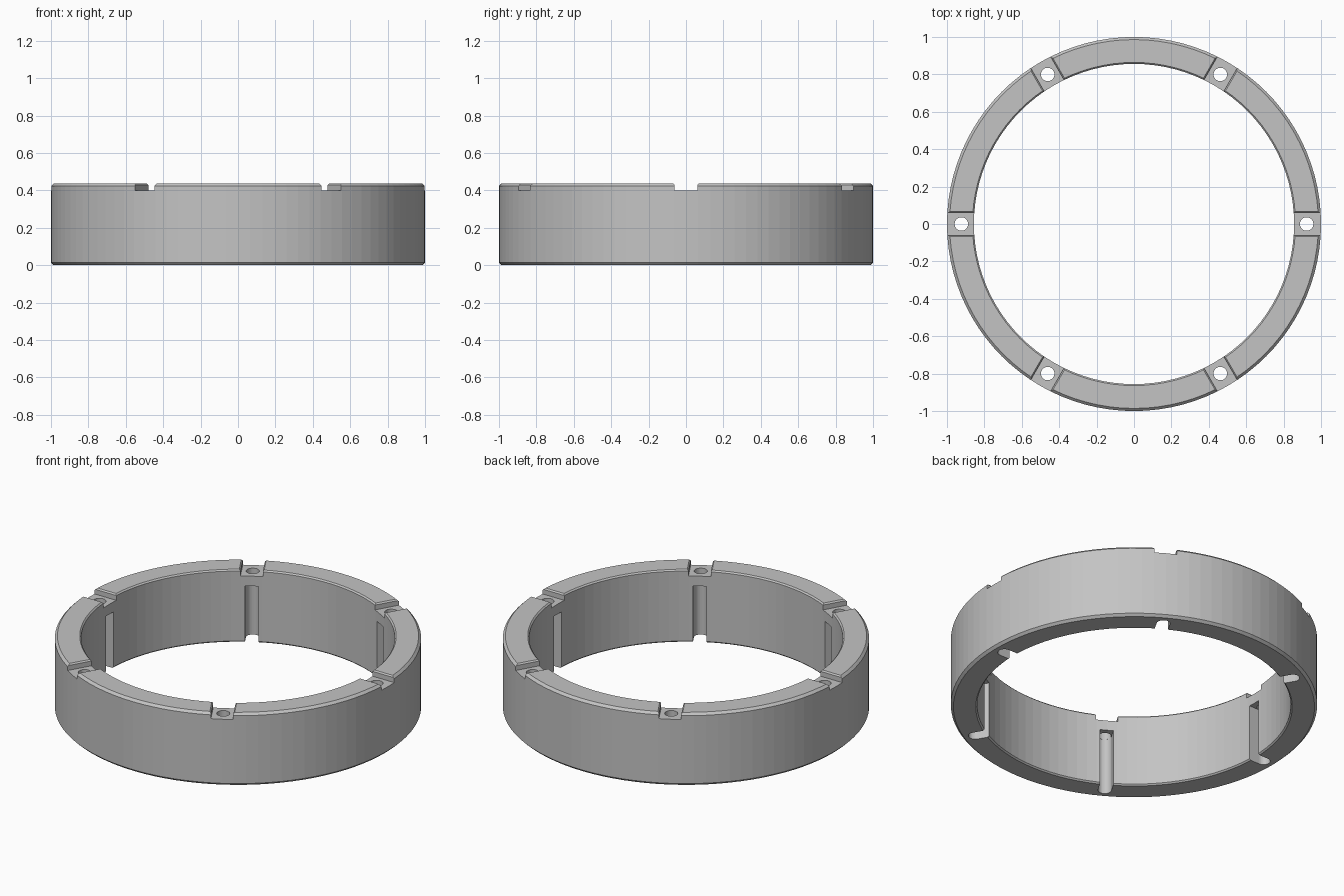
import bpy, bmesh, math
from mathutils import Matrix, Vector

cube = bpy.data.objects.get("Cube")
if cube:
    bpy.data.objects.remove(cube, do_unlink=True)

HEIGHT, FLOOR = 0.437, 0.40        # ring height, notch floor height
OUTER, INNER = 1.0, 0.856
BOLT_RADIUS = 0.923                # distance of the bolt holes from the axis
COUNT = 6

grey = bpy.data.materials.new("light_grey")
grey.use_nodes = True
grey.diffuse_color = (0.55, 0.55, 0.55, 1)
grey.node_tree.nodes["Principled BSDF"].inputs["Base Color"].default_value = grey.diffuse_color


def make_object(name, bm):
    bmesh.ops.recalc_face_normals(bm, faces=bm.faces)
    mesh = bpy.data.meshes.new(name)
    bm.to_mesh(mesh)
    bm.free()
    mesh.materials.append(grey)
    obj = bpy.data.objects.new(name, mesh)
    bpy.context.collection.objects.link(obj)
    return obj


def revolve(name, profile, steps):
    bm = bmesh.new()
    rings = []
    for i in range(steps):
        a = math.tau * i / steps
        rings.append([bm.verts.new((r * math.cos(a), r * math.sin(a), z)) for r, z in profile])
    n = len(profile)
    for i, ring in enumerate(rings):
        following = rings[(i + 1) % steps]
        for j in range(n):
            k = (j + 1) % n
            bm.faces.new((ring[j], following[j], following[k], ring[k]))
    return make_object(name, bm)


def radial_prisms(name, outline, sweep):
    """Extrude an outline along sweep, repeated evenly round the ring."""
    bm = bmesh.new()
    for i in range(COUNT):
        turn = Matrix.Rotation(math.tau * i / COUNT, 3, 'Z')
        low = [bm.verts.new(turn @ Vector(p)) for p in outline]
        high = [bm.verts.new(turn @ (Vector(p) + Vector(sweep))) for p in outline]
        bm.faces.new(low)
        bm.faces.new(high)
        n = len(low)
        for j in range(n):
            k = (j + 1) % n
            bm.faces.new((low[j], low[k], high[k], high[j]))
    return make_object(name, bm)


def arc(radius, start, end, steps, z):
    angles = [start + (end - start) * i / steps for i in range(steps + 1)]
    return [(BOLT_RADIUS + radius * math.cos(a), radius * math.sin(a), z) for a in angles]


def cut(target, cutter):
    mod = target.modifiers.new("cut", 'BOOLEAN')
    mod.operation = 'DIFFERENCE'
    mod.solver = 'EXACT'
    mod.object = cutter
    bpy.context.view_layer.update()
    graph = bpy.context.evaluated_depsgraph_get()
    result = bpy.data.meshes.new_from_object(target.evaluated_get(graph))
    target.modifiers.clear()
    target.data = result
    bpy.data.objects.remove(cutter, do_unlink=True)


# Ring body with chamfered rims
big, small = 0.014, 0.008
ring = revolve("ring_body", [
    (INNER + small, 0), (OUTER - big, 0), (OUTER, big),
    (OUTER, HEIGHT - big), (OUTER - big, HEIGHT),
    (INNER + small, HEIGHT), (INNER, HEIGHT - small), (INNER, small)], 96)

# Radial notches across the top, flared at the upper edge
w, flare, top = 0.061, 0.069, HEIGHT + 0.001
cut(ring, radial_prisms("notch_cutter", [
    (0.7, -w, FLOOR), (0.7, w, FLOOR), (0.7, w, HEIGHT - small),
    (0.7, flare, top), (0.7, flare, 0.6), (0.7, -flare, 0.6),
    (0.7, -flare, top), (0.7, -w, HEIGHT - small)], (0.5, 0, 0)))

# Round-backed slots in the inner wall, open at the bottom
r = 0.037
slot = [(0.7, -r, -0.1)] + arc(r, -math.pi / 2, math.pi / 2, 16, -0.1) + [(0.7, r, -0.1)]
cut(ring, radial_prisms("slot_cutter", slot, (0, 0, 0.44)))

# Bolt holes from the notch floors into the slots
hole = arc(0.036, 0, math.tau, 32, 0.3)[:-1]
cut(ring, radial_prisms("bolt_hole_cutter", hole, (0, 0, 0.3)))
